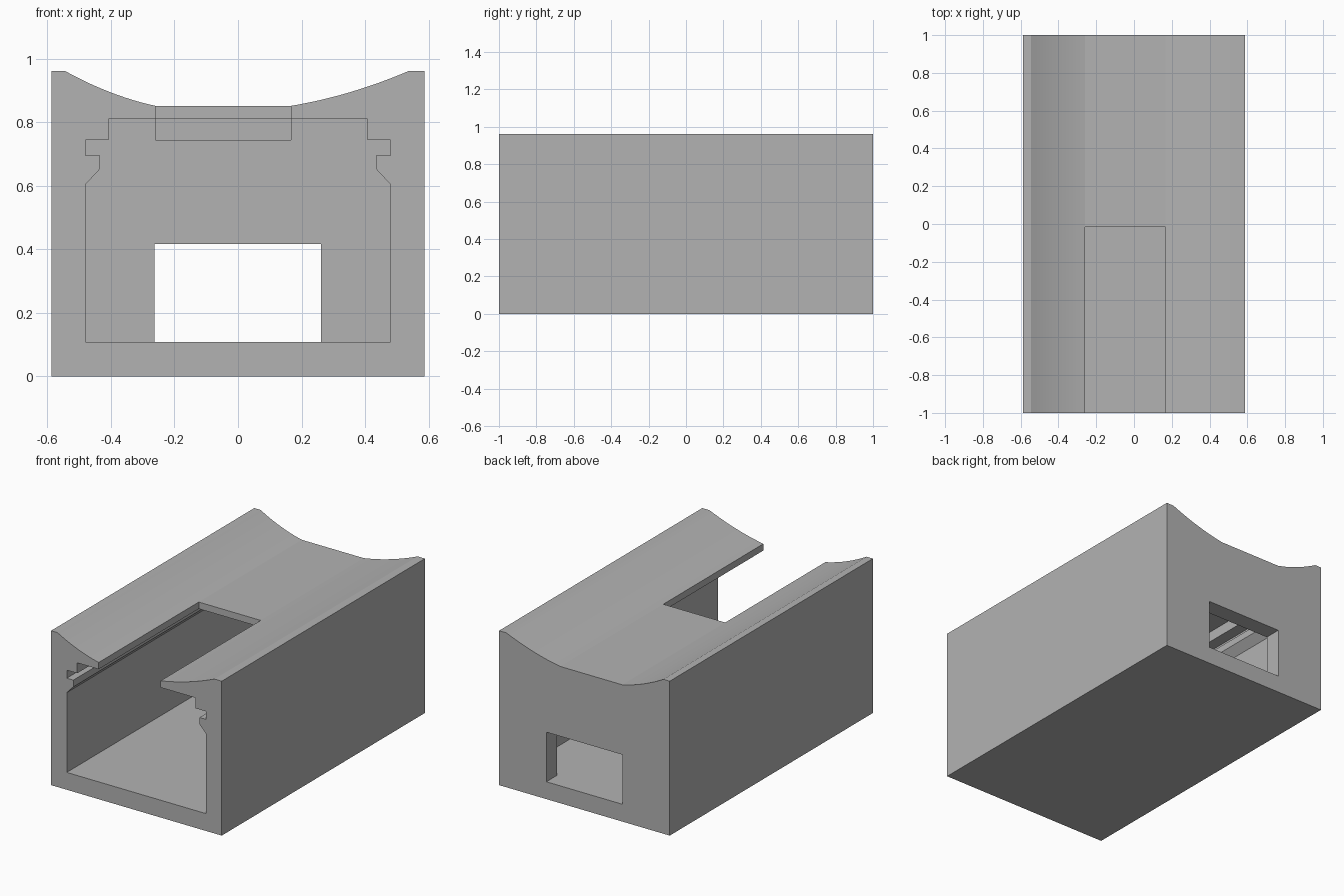
import bpy, bmesh, math

cube = bpy.data.objects.get("Cube")
if cube:
    bpy.data.objects.remove(cube, do_unlink=True)

grey = bpy.data.materials.new("plain_grey")
grey.use_nodes = True
colour = (0.45, 0.45, 0.45, 1)
grey.diffuse_color = colour
grey.node_tree.nodes["Principled BSDF"].inputs["Base Color"].default_value = colour


def extrude(name, profile, y0, y1):
    """Solid made by sweeping an (x, z) outline from y0 to y1."""
    bm = bmesh.new()
    face = bm.faces.new([bm.verts.new((x, y0, z)) for x, z in profile])
    swept = bmesh.ops.extrude_face_region(bm, geom=[face])["geom"]
    verts = [g for g in swept if isinstance(g, bmesh.types.BMVert)]
    bmesh.ops.translate(bm, verts=verts, vec=(0, y1 - y0, 0))
    bmesh.ops.recalc_face_normals(bm, faces=bm.faces)
    mesh = bpy.data.meshes.new(name)
    bm.to_mesh(mesh)
    bm.free()
    mesh.materials.append(grey)
    obj = bpy.data.objects.new(name, mesh)
    bpy.context.collection.objects.link(obj)
    return obj


def rect(x0, x1, z0, z1):
    return [(x0, z0), (x1, z0), (x1, z1), (x0, z1)]


def dip(a, b, sag=0.012, steps=12):
    """Shallow concave arc from a to b."""
    pts = []
    for i in range(steps + 1):
        t = i / steps
        pts.append((a[0] + (b[0] - a[0]) * t,
                    a[1] + (b[1] - a[1]) * t - 4 * sag * t * (1 - t)))
    return pts


# Block with a cradle-shaped top
W, H, SEAT = 0.588, 0.962, 0.852
SLOT_L, SLOT_R = -0.26, 0.167
outline = [(-W, 0), (W, 0), (W, H)]
outline += dip((0.538, H), (SLOT_R, SEAT))
outline += dip((SLOT_L, SEAT), (-0.545, H))
outline += [(-W, H)]
body = extrude("housing", outline, -1, 1)

# Cavity with lid grooves on both sides, open at the front
FLOOR, CEILING, BACK = 0.108, 0.81, 0.895
half = [(0.48, FLOOR), (0.48, 0.605), (0.435, 0.653), (0.435, 0.695),
        (0.48, 0.695), (0.48, 0.745), (0.408, 0.745), (0.408, CEILING)]
cavity = half + [(-x, z) for x, z in reversed(half)]

cutters = [
    extrude("cavity_cutter", cavity, -1.1, BACK),
    # Open slot in the top, front half only
    extrude("top_slot_cutter", rect(SLOT_L, SLOT_R, 0.745, 1.1), -1.1, -0.015),
    # Window through the back wall
    extrude("back_window_cutter", rect(-0.263, 0.262, FLOOR, 0.417), 0.8, 1.1),
    # Shallow pocket on the inside of the back wall
    extrude("inner_pocket_cutter", rect(SLOT_L, SLOT_R, 0.745, CEILING), 0.8, BACK + 0.02),
]

for cutter in cutters:
    mod = body.modifiers.new(cutter.name, "BOOLEAN")
    mod.operation = "DIFFERENCE"
    mod.solver = "EXACT"
    mod.object = cutter

# Bake the cuts and drop the helpers
bpy.context.view_layer.update()
baked = bpy.data.meshes.new_from_object(
    body.evaluated_get(bpy.context.evaluated_depsgraph_get()))
body.modifiers.clear()
body.data = baked
for cutter in cutters:
    bpy.data.objects.remove(cutter, do_unlink=True)

# Smooth the cradle while keeping hard edges
bpy.ops.object.select_all(action="DESELECT")
body.select_set(True)
bpy.context.view_layer.objects.active = body
bpy.ops.object.shade_smooth_by_angle(angle=math.radians(10))
